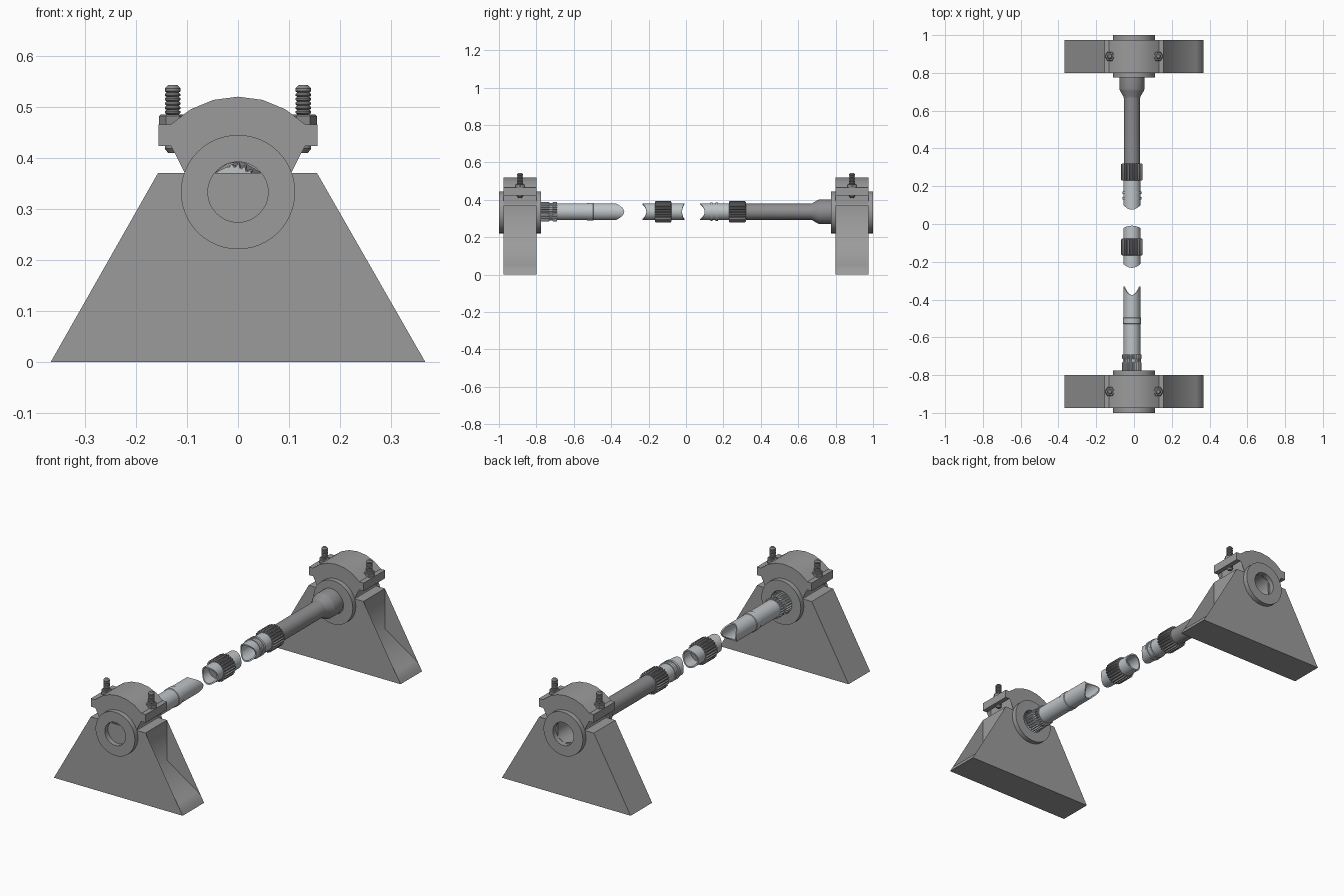
import bpy, bmesh, math
from math import sin, cos, pi, radians

if "Cube" in bpy.data.objects:
    bpy.data.objects.remove(bpy.data.objects["Cube"])


def material(name, rgb):
    m = bpy.data.materials.new(name)
    m.diffuse_color = (*rgb, 1)
    m.use_nodes = True
    m.node_tree.nodes["Principled BSDF"].inputs["Base Color"].default_value = m.diffuse_color
    return m


CAST = material("cast_grey", (0.33, 0.33, 0.33))
STEEL = material("dark_steel", (0.27, 0.27, 0.28))
PALE = material("pale_steel", (0.52, 0.55, 0.57))
BOLT = material("bolt_grey", (0.25, 0.25, 0.25))
BORE_Z, BORE_R, SPLIT_Z = 0.333, 0.059, 0.37


def finish(name, bm, mat, angle=30):
    bmesh.ops.recalc_face_normals(bm, faces=bm.faces)
    me = bpy.data.meshes.new(name)
    bm.to_mesh(me)
    bm.free()
    ob = bpy.data.objects.new(name, me)
    bpy.context.collection.objects.link(ob)
    me.materials.append(mat)
    bpy.ops.object.select_all(action='DESELECT')
    ob.select_set(True)
    bpy.context.view_layer.objects.active = ob
    bpy.ops.object.shade_smooth_by_angle(angle=radians(angle))
    return ob


def extrude_profile(name, pts, y0, y1, mat, angle=30):
    """Extrude an x/z outline along y."""
    bm = bmesh.new()
    a = [bm.verts.new((x, y0, z)) for x, z in pts]
    b = [bm.verts.new((x, y1, z)) for x, z in pts]
    bm.faces.new(a)
    bm.faces.new(b[::-1])
    for i in range(len(pts)):
        j = (i + 1) % len(pts)
        bm.faces.new((a[i], a[j], b[j], b[i]))
    bmesh.ops.triangulate(bm, faces=[f for f in bm.faces if len(f.verts) > 4])
    return finish(name, bm, mat, angle)


def lathe(name, stations, mat, centre=(0, 0, 0), axis='Y', n=32, teeth=0, depth=0.0, loop=False, angle=30):
    """Rings (pos, radius, wave) about an axis; teeth cut grooves, wave makes a torn end."""
    bm = bmesh.new()
    count = teeth * 4 if teeth else n
    rings = []
    for s in stations:
        pos, r = s[:2]
        wave = s[2] if len(s) > 2 else 0
        ring = []
        for i in range(count):
            t = 2 * pi * i / count
            rr = r - (depth if teeth and i % 4 > 1 else 0)
            p = pos + wave * cos(2 * t)
            u, v = rr * cos(t), rr * sin(t)
            co = (u, p, v) if axis == 'Y' else (u, v, p)
            ring.append(bm.verts.new([c + o for c, o in zip(co, centre)]))
        rings.append(ring)
    pairs = list(zip(rings, rings[1:]))
    if loop:
        pairs.append((rings[-1], rings[0]))
    else:
        bm.faces.new(rings[0])
        bm.faces.new(rings[-1])
    for a, b in pairs:
        for i in range(count):
            j = (i + 1) % count
            bm.faces.new((a[i], a[j], b[j], b[i]))
    return finish(name, bm, mat, angle)


def arc(r, a0, a1, n):
    return [(r * cos(a0 + (a1 - a0) * i / n), BORE_Z + r * sin(a0 + (a1 - a0) * i / n)) for i in range(n + 1)]


# Outlines of the pedestal, the bearing cap and the blind wall
split = math.asin((SPLIT_Z - BORE_Z) / BORE_R)
lower_bore = arc(BORE_R, split, -pi - split, 24)
pedestal = [(-0.367, 0), (0.367, 0), (0.357, 0.018), (0.345, 0.035), (0.33, 0.048),
            (0.155, 0.163), (0.155, SPLIT_Z)] + lower_bore + [(-0.157, SPLIT_Z)]
crown = arc(0.187, radians(45), radians(135), 6)
cap = ([(0.104, SPLIT_Z), (0.104, 0.45), (0.131, 0.423), (0.156, 0.423), (0.156, 0.465)]
       + crown + [(-0.156, 0.465), (-0.156, 0.423), (-0.131, 0.423), (-0.104, 0.45), (-0.104, SPLIT_Z)]
       + arc(BORE_R, pi - split, split, 10))

for end, s in (("front", -1), ("back", 1)):
    yc = s * 0.8875
    y0, y1 = yc - 0.0875, yc + 0.0875
    extrude_profile(end + "_pedestal", pedestal, y0, y1, CAST, 58)
    extrude_profile(end + "_bearing_cap", cap, y0, y1, CAST)
    extrude_profile(end + "_blind_wall", lower_bore, y0, y0 + 0.008, CAST)
    # Bearing bush standing proud of both pedestal faces
    lathe(end + "_bush", [(-0.1125, 0.112), (0.1125, 0.112), (0.1125, BORE_R), (-0.1125, BORE_R)],
          CAST, (0, yc, BORE_Z), n=48, loop=True)
    # Threaded studs and hex nuts
    for side, x in (("left", -0.128), ("right", 0.128)):
        thread = [(0.410, 0.009), (0.418, 0.0155)]
        for k in range(13):
            z = 0.420 + k * 0.0085
            thread += [(z, 0.0155), (z + 0.003, 0.0155), (z + 0.006, 0.012)]
        thread += [(0.531, 0.0155), (0.536, 0.0155), (0.543, 0.009)]
        lathe(f"{end}_{side}_stud", thread, BOLT, (x, yc, 0), 'Z', n=16)
        lathe(f"{end}_{side}_nut", [(0.465, 0.027), (0.482, 0.027), (0.485, 0.023)], BOLT, (x, yc, 0), 'Z', n=6)

# Broken shaft: three hollow pieces on one line
AXIS = (-0.011, 0, 0.336)
R, IN = 0.045, 0.038

lathe("front_shaft", [(-0.785, R), (-0.353, R, 0.023), (-0.353, IN, 0.023), (-0.70, IN), (-0.70, 0.001)],
      PALE, AXIS)
lathe("front_shaft_spline", [(-0.785, 0.052), (-0.735, 0.052), (-0.731, 0.048), (-0.715, 0.048),
                             (-0.711, 0.052), (-0.69, 0.052)], PALE, AXIS, teeth=24, depth=0.006)
lathe("front_shaft_band", [(-0.53, R), (-0.528, 0.048), (-0.497, 0.048), (-0.495, R)], PALE, AXIS)

lathe("middle_shaft", [(-0.222, R, 0.010), (-0.015, R, -0.006), (-0.015, IN, -0.006), (-0.222, IN, 0.010)],
      PALE, AXIS, loop=True)
lathe("back_shaft_sleeve", [(0.088, R, 0.012), (0.27, R), (0.27, IN), (0.088, IN, 0.012)], PALE, AXIS, loop=True)

# Grooved couplings
for name, y0, y1 in (("middle_coupling", -0.166, -0.078), ("back_coupling", 0.23, 0.32)):
    lathe(name, [(y0, 0.052), (y0 + 0.004, 0.057), (y1 - 0.004, 0.057), (y1, 0.052)],
          STEEL, AXIS, teeth=24, depth=0.007)

# Snap rings near the broken end
for i, y in enumerate((0.137, 0.165)):
    lathe(f"snap_ring_{i + 1}", [(y - 0.006, 0.040), (y - 0.006, 0.050), (y + 0.006, 0.050), (y + 0.006, 0.040)],
          PALE, AXIS, loop=True)

# Solid drive shaft flaring into the back bearing
lathe("back_shaft", [(0.25, 0.043), (0.665, 0.043), (0.675, 0.045), (0.705, 0.063), (0.715, 0.066),
                     (0.78, 0.066)], STEEL, AXIS)
